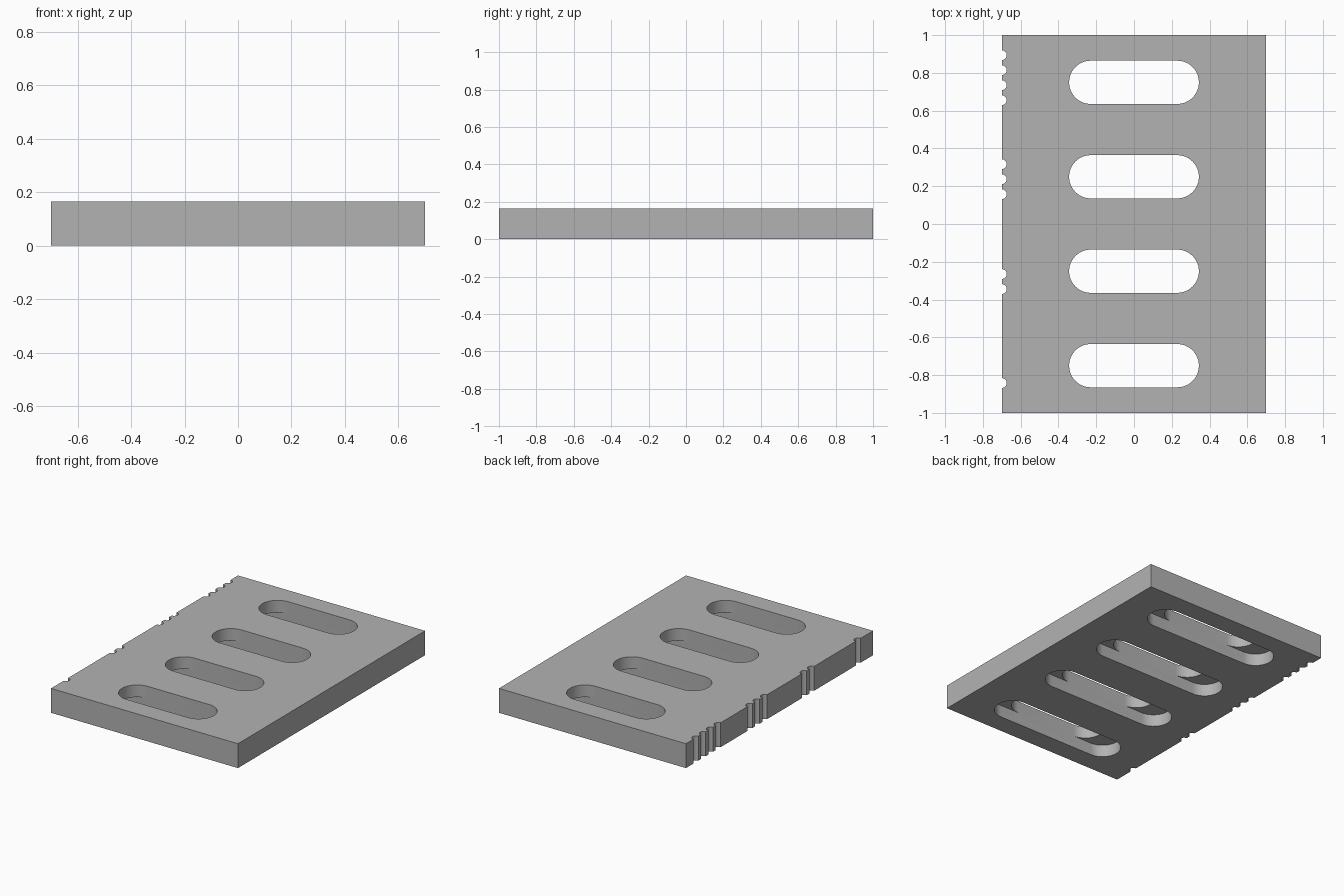
import bpy, bmesh
from math import sin, cos, pi, radians

if "Cube" in bpy.data.objects:
    bpy.data.objects.remove(bpy.data.objects["Cube"], do_unlink=True)

HEIGHT = 0.165
LEDGE = 0.083
SLOT_R = 0.1145

grey = bpy.data.materials.new("plain grey")
grey.use_nodes = True
colour = (0.45, 0.45, 0.45, 1)
grey.diffuse_color = colour
grey.node_tree.nodes["Principled BSDF"].inputs["Base Color"].default_value = colour


def prism(name, outline, z0, z1):
    """Upright prism from a counter-clockwise outline."""
    bm = bmesh.new()
    base = bm.faces.new([bm.verts.new((x, y, z0)) for x, y in outline])
    top = bmesh.ops.extrude_face_region(bm, geom=[base])["geom"]
    verts = [g for g in top if isinstance(g, bmesh.types.BMVert)]
    bmesh.ops.translate(bm, verts=verts, vec=(0, 0, z1 - z0))
    bmesh.ops.recalc_face_normals(bm, faces=bm.faces)
    mesh = bpy.data.meshes.new(name)
    bm.to_mesh(mesh)
    bm.free()
    mesh.materials.append(grey)
    obj = bpy.data.objects.new(name, mesh)
    bpy.context.collection.objects.link(obj)
    return obj


def stadium(y, half, r, steps=24):
    """Rounded slot outline along x, with arc centres at +half and -half."""
    pts = []
    for side, start in ((1, -pi / 2), (-1, pi / 2)):
        for i in range(steps + 1):
            a = start + pi * i / steps
            pts.append((side * half + r * cos(a), y + r * sin(a)))
    return pts


def cut(target, cutter):
    mod = target.modifiers.new("cut", 'BOOLEAN')
    mod.operation = 'DIFFERENCE'
    mod.solver = 'EXACT'
    mod.object = cutter
    bpy.context.view_layer.objects.active = target
    bpy.ops.object.modifier_apply(modifier=mod.name)
    bpy.data.objects.remove(cutter, do_unlink=True)


# Plate outline, with round notches walking down the right edge
W, R = 0.7, 0.026
PITCH = 0.0794
notches = [0.894 - PITCH * i for i in range(4)]
notches += [0.317 - PITCH * i for i in range(3)]
notches += [-0.265 - PITCH * i for i in range(2)]
notches += [-0.842]
outline = [(-W, -1), (W, -1), (W, 1), (-W, 1)]
for y in notches:
    for i in range(13):
        a = pi / 2 - pi * i / 12
        outline.append((-W + R * cos(a), y + R * sin(a)))
plate = prism("slotted_plate", outline, 0, HEIGHT)

# Long recesses from below, then shorter slots through to the top
for y in (-0.75, -0.25, 0.25, 0.75):
    cut(plate, prism("recess_cutter", stadium(y, 0.37, SLOT_R), -0.1, LEDGE))
    cut(plate, prism("slot_cutter", stadium(y, 0.229, SLOT_R), LEDGE - 0.04, 0.3))

# Smooth the rounded walls, keep the edges sharp
bpy.ops.object.select_all(action='DESELECT')
plate.select_set(True)
bpy.context.view_layer.objects.active = plate
bpy.ops.object.shade_smooth_by_angle(angle=radians(30))
